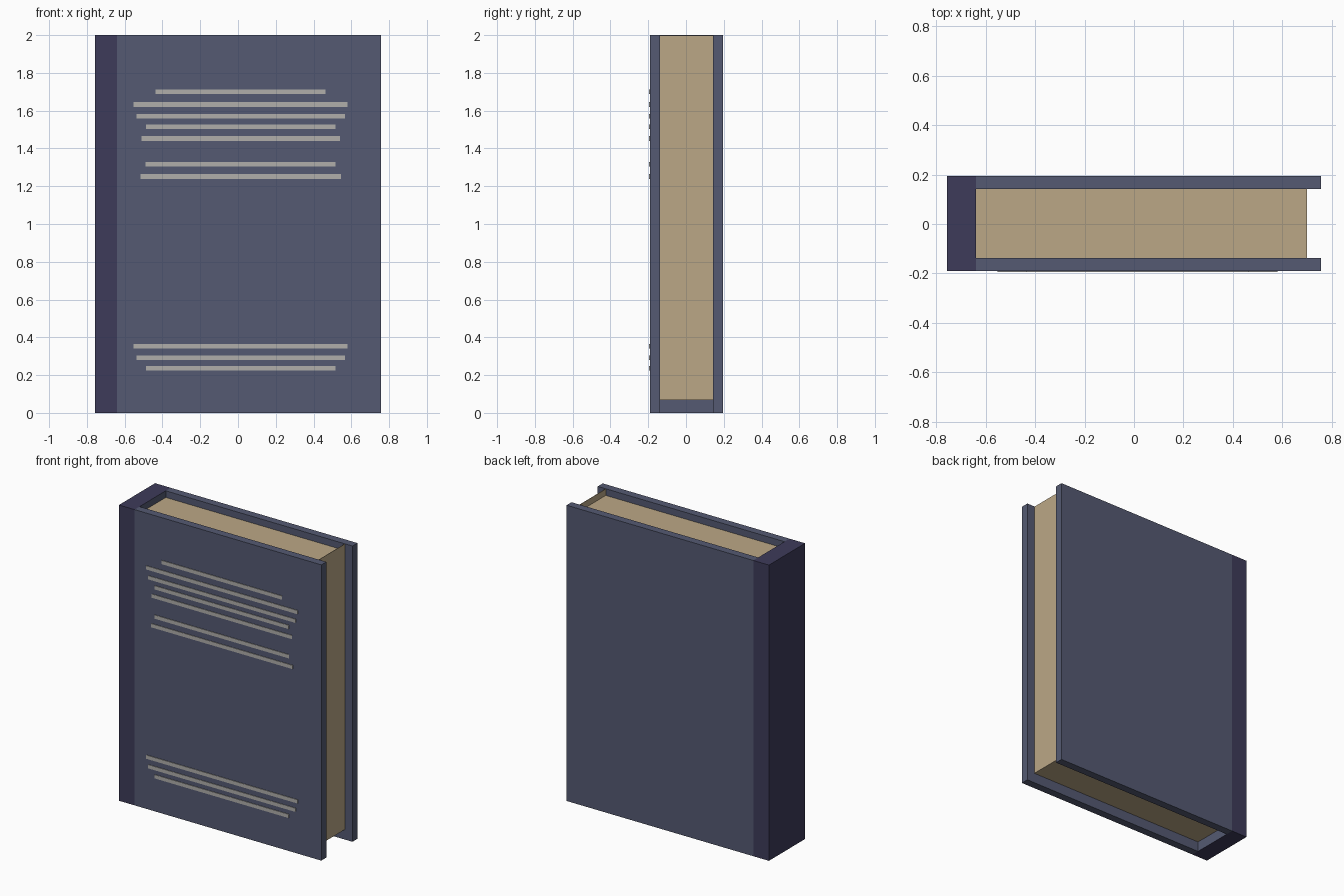
import bpy

if "Cube" in bpy.data.objects:
    bpy.data.objects.remove(bpy.data.objects["Cube"])


def material(name, color):
    m = bpy.data.materials.new(name)
    m.diffuse_color = (*color, 1)
    m.use_nodes = True
    m.node_tree.nodes["Principled BSDF"].inputs["Base Color"].default_value = m.diffuse_color
    return m


COVER = material("cover_blue", (0.090, 0.102, 0.170))
SPINE = material("spine_blue", (0.047, 0.044, 0.102))
PAPER = material("paper", (0.50, 0.39, 0.24))
PRINT = material("print_grey", (0.44, 0.43, 0.41))


def prism(name, profile, y0, y1, mat):
    """Extrude an x-z outline (counter-clockwise seen from the front) along y."""
    n = len(profile)
    verts = [(x, y, z) for y in (y0, y1) for x, z in profile]
    faces = [tuple(range(n)), tuple(reversed(range(n, 2 * n)))]
    faces += [(i, i + n, (i + 1) % n + n, (i + 1) % n) for i in range(n)]
    mesh = bpy.data.meshes.new(name)
    mesh.from_pydata(verts, [], faces)
    mesh.materials.append(mat)
    obj = bpy.data.objects.new(name, mesh)
    bpy.context.collection.objects.link(obj)
    return obj


def box(name, x0, x1, y0, y1, z0, z1, mat):
    return prism(name, [(x0, z0), (x1, z0), (x1, z1), (x0, z1)], y0, y1, mat)


HALF, JOINT = 0.757, -0.64
FRONT, FRONT_IN, BACK_IN, BACK = -0.191, -0.138, 0.142, 0.195

# Cover boards and spine; the spine's inside is lined in the cover colour
box("front_board", JOINT, HALF, FRONT, FRONT_IN, 0, 2, COVER)
box("back_board", JOINT, HALF, BACK_IN, BACK, 0, 2, COVER)
spine = box("spine", -HALF, JOINT, FRONT, BACK, 0, 2, SPINE)
spine.data.materials.append(COVER)
for face in spine.data.polygons:
    if face.normal.x > 0.9:
        face.material_index = 1

# Page block, recessed at top and bottom, with the thin raised fore-edge
prism("page_block",
      [(JOINT, 0.068), (0.70, 0.068), (0.70, 1.998), (0.697, 1.998),
       (0.697, 1.955), (JOINT, 1.955)],
      FRONT_IN, BACK_IN, PAPER)

# Printed bars on the front board: (height, half width)
BARS = [(1.70, 0.45), (1.633, 0.567), (1.57, 0.552), (1.515, 0.501),
        (1.453, 0.525), (1.317, 0.503), (1.252, 0.53),
        (0.353, 0.567), (0.292, 0.552), (0.237, 0.501)]
for i, (z, w) in enumerate(BARS, 1):
    box(f"cover_bar_{i}", 0.014 - w, 0.014 + w, -0.195, FRONT + 0.001,
        z - 0.0125, z + 0.0125, PRINT)
